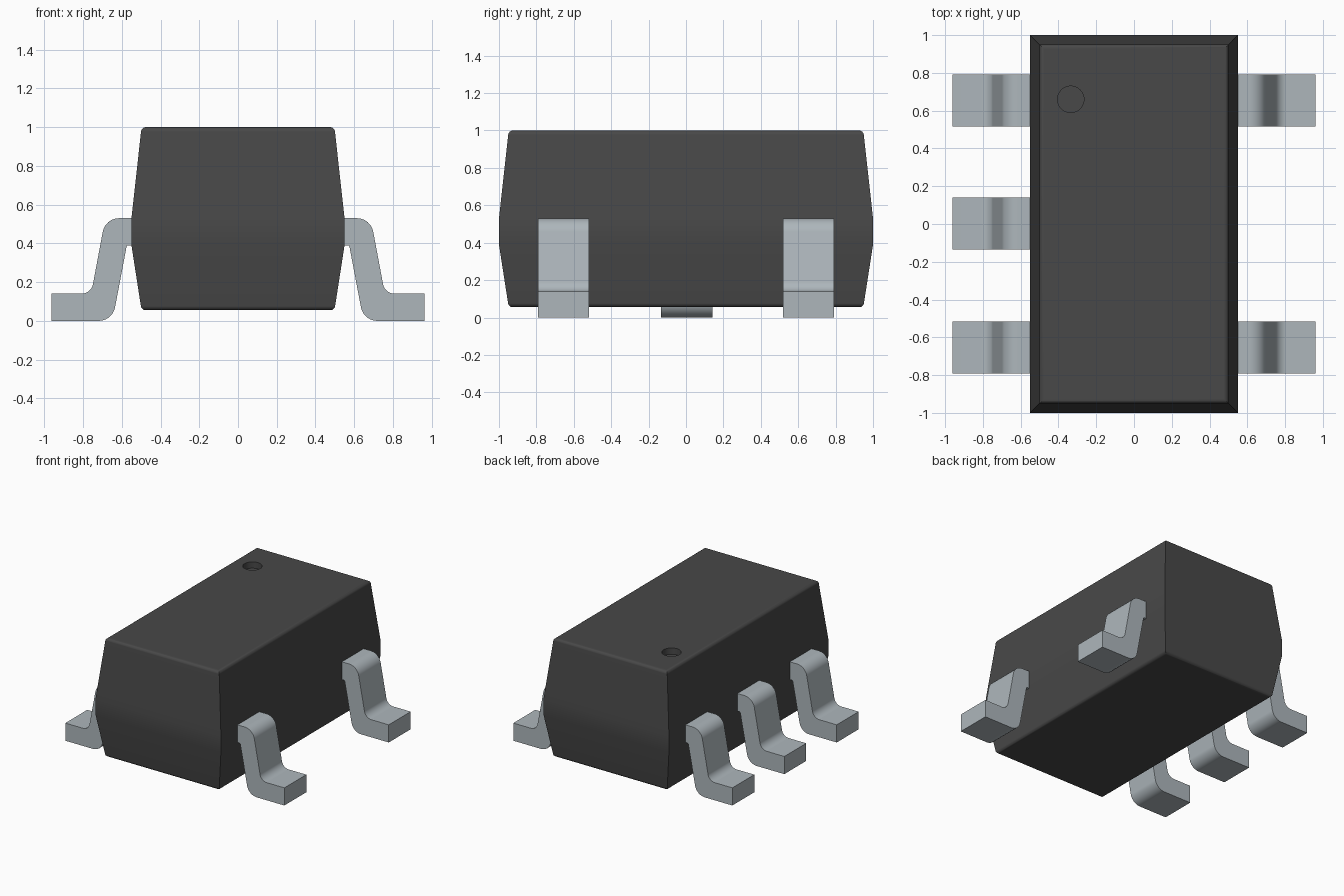
import bpy, bmesh, math
from mathutils import Vector

if "Cube" in bpy.data.objects:
    bpy.data.objects.remove(bpy.data.objects["Cube"], do_unlink=True)


def material(name, rgb):
    m = bpy.data.materials.new(name)
    m.use_nodes = True
    m.diffuse_color = (*rgb, 1)
    m.node_tree.nodes["Principled BSDF"].inputs["Base Color"].default_value = (*rgb, 1)
    return m


black_plastic = material("black plastic", (0.065, 0.065, 0.065))
tinned_metal = material("tinned metal", (0.42, 0.47, 0.50))


def rounded(points, segments=6):
    """Turn (a, b, radius) corners into a 2D path with filleted corners."""
    path = []
    for i, (a, b, r) in enumerate(points):
        p = Vector((a, b))
        if r == 0:
            path.append(p)
            continue
        u = (Vector(points[i - 1][:2]) - p).normalized()
        v = (Vector(points[i + 1][:2]) - p).normalized()
        half = u.angle(v) / 2
        centre = p + (u + v).normalized() * r / math.sin(half)
        start = p + u * r / math.tan(half) - centre
        end = p + v * r / math.tan(half) - centre
        for k in range(segments + 1):
            direction = start.lerp(end, k / segments).normalized()
            path.append(centre + direction * r)
    return path


def finish(name, bm, mat):
    bmesh.ops.recalc_face_normals(bm, faces=bm.faces)
    mesh = bpy.data.meshes.new(name)
    bm.to_mesh(mesh)
    bm.free()
    mesh.materials.append(mat)
    obj = bpy.data.objects.new(name, mesh)
    bpy.context.collection.objects.link(obj)
    return obj


def activate(obj):
    bpy.ops.object.select_all(action='DESELECT')
    obj.select_set(True)
    bpy.context.view_layer.objects.active = obj


def smooth(obj):
    activate(obj)
    bpy.ops.object.shade_smooth_by_angle(angle=math.radians(30))
    weighted = obj.modifiers.new("flat faces", 'WEIGHTED_NORMAL')
    weighted.keep_sharp = True


# Body: stacked rectangles following an (inset, height) side profile
profile = rounded([(0.3, 0.055, 0), (0.052, 0.055, 0.025), (0, 0.39, 0),
                   (0, 0.53, 0), (0.052, 1.0, 0.025), (0.3, 1.0, 0)])[1:-1]
bm = bmesh.new()
rings = [[bm.verts.new((sx * (0.55 - d), sy * (1.0 - d), z))
          for sx, sy in ((-1, -1), (1, -1), (1, 1), (-1, 1))] for d, z in profile]
for low, high in zip(rings, rings[1:]):
    for i in range(4):
        j = (i + 1) % 4
        bm.faces.new((low[i], low[j], high[j], high[i]))
bm.faces.new(rings[0])
bm.faces.new(rings[-1])
body = finish("body", bm, black_plastic)

# Round pin-one dimple sunk into the top
bpy.ops.mesh.primitive_cylinder_add(vertices=40, radius=0.07, depth=0.1,
                                    location=(-0.335, 0.66, 1.0))
cutter = bpy.context.object
cutter.name = "dimple_cutter"
cutter.hide_render = True
cutter.data.materials.append(black_plastic)
activate(body)
cut = body.modifiers.new("dimple", 'BOOLEAN')
cut.operation = 'DIFFERENCE'
cut.solver = 'EXACT'
cut.object = cutter
bpy.ops.object.modifier_apply(modifier=cut.name)
bpy.data.objects.remove(cutter, do_unlink=True)
smooth(body)

# Bent leads: one side outline extruded across the lead width
outline = rounded([(0.53, 0.53, 0), (0.685, 0.53, 0.085), (0.758, 0.14, 0.06),
                   (0.962, 0.14, 0), (0.962, 0, 0), (0.648, 0, 0.085),
                   (0.574, 0.39, 0.01), (0.53, 0.39, 0)])


def lead(name, side, y, width=0.275):
    bm = bmesh.new()
    face = bm.faces.new([bm.verts.new((side * p.x, y - width / 2, p.y)) for p in outline])
    new = bmesh.ops.extrude_face_region(bm, geom=[face])["geom"]
    bmesh.ops.translate(bm, vec=(0, width, 0),
                        verts=[v for v in new if isinstance(v, bmesh.types.BMVert)])
    # keep the starting outline as the closed end cap
    if not any(len(f.verts) == len(outline) and abs(f.calc_center_median().y - y + width / 2) < 1e-4
               for f in bm.faces):
        bm.faces.new([v for v in bm.verts if v.co.y < y])
    smooth(finish(name, bm, tinned_metal))


for where, y in (("front", -0.655), ("middle", 0.003), ("back", 0.655)):
    lead("right_lead_" + where, -1, y)
    if where != "middle":
        lead("left_lead_" + where, 1, y)
